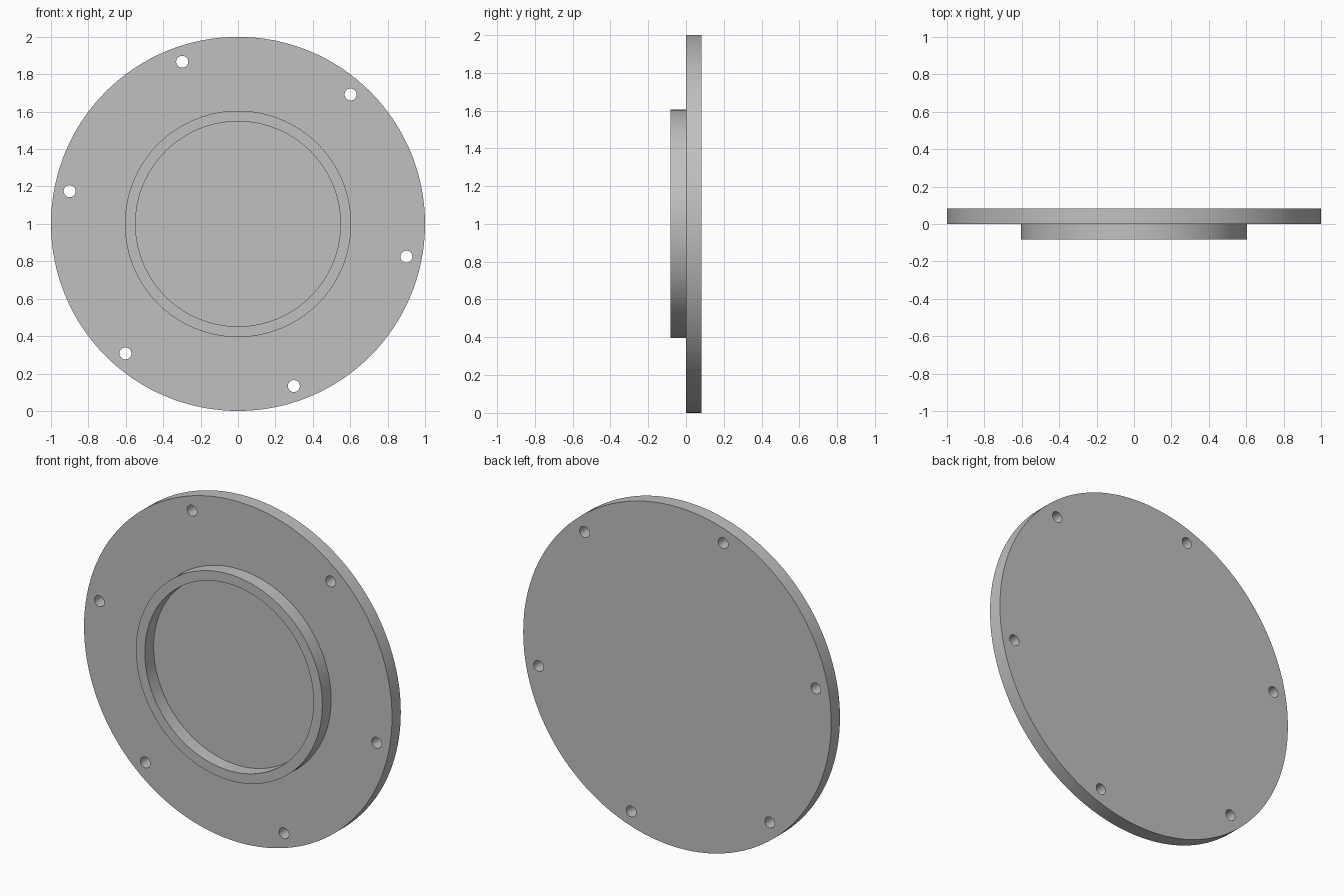
import bpy
from math import radians, cos, sin, pi

cube = bpy.data.objects.get("Cube")
if cube:
    bpy.data.objects.remove(cube, do_unlink=True)

CENTRE_Z = 1.0
THICK = 0.082

grey = bpy.data.materials.new("satin grey")
grey.use_nodes = True
colour = (0.53, 0.53, 0.53, 1)
grey.diffuse_color = colour
grey.node_tree.nodes["Principled BSDF"].inputs["Base Color"].default_value = colour


def disc(name, radius, y_front, y_back, x=0.0, z=CENTRE_Z, sides=128):
    """Cylinder whose axis runs front to back."""
    bpy.ops.mesh.primitive_cylinder_add(
        vertices=sides, radius=radius, depth=y_back - y_front,
        location=(x, (y_front + y_back) / 2, z), rotation=(pi / 2, 0, 0))
    obj = bpy.context.object
    obj.name = name
    obj.data.materials.append(grey)
    return obj


def cut(target, cutters):
    """Subtract each cutter from the target and discard it."""
    for cutter in cutters:
        cutter.hide_render = True
        mod = target.modifiers.new("cut", "BOOLEAN")
        mod.operation = "DIFFERENCE"
        mod.solver = "EXACT"
        mod.object = cutter
        bpy.context.view_layer.objects.active = target
        bpy.ops.object.modifier_apply(modifier=mod.name)
        bpy.data.objects.remove(cutter, do_unlink=True)


def smooth(obj):
    bpy.ops.object.select_all(action="DESELECT")
    obj.select_set(True)
    bpy.context.view_layer.objects.active = obj
    bpy.ops.object.shade_smooth_by_angle(angle=radians(30))


# Round cover plate with six bolt holes near the rim
plate = disc("cover_plate", 1.0, 0, THICK)
holes = []
for i in range(6):
    a = radians(49 + 60 * i)
    holes.append(disc("bolt_hole_cutter", 0.032, -0.1, 0.2,
                      0.917 * cos(a), CENTRE_Z + 0.917 * sin(a), 32))
cut(plate, holes)
smooth(plate)

# Raised locating ring on the front, slightly sunk into the plate
ring = disc("locating_ring", 0.605, -THICK, 0.01)
cut(ring, [disc("ring_bore_cutter", 0.548, -0.2, 0.1)])
smooth(ring)
